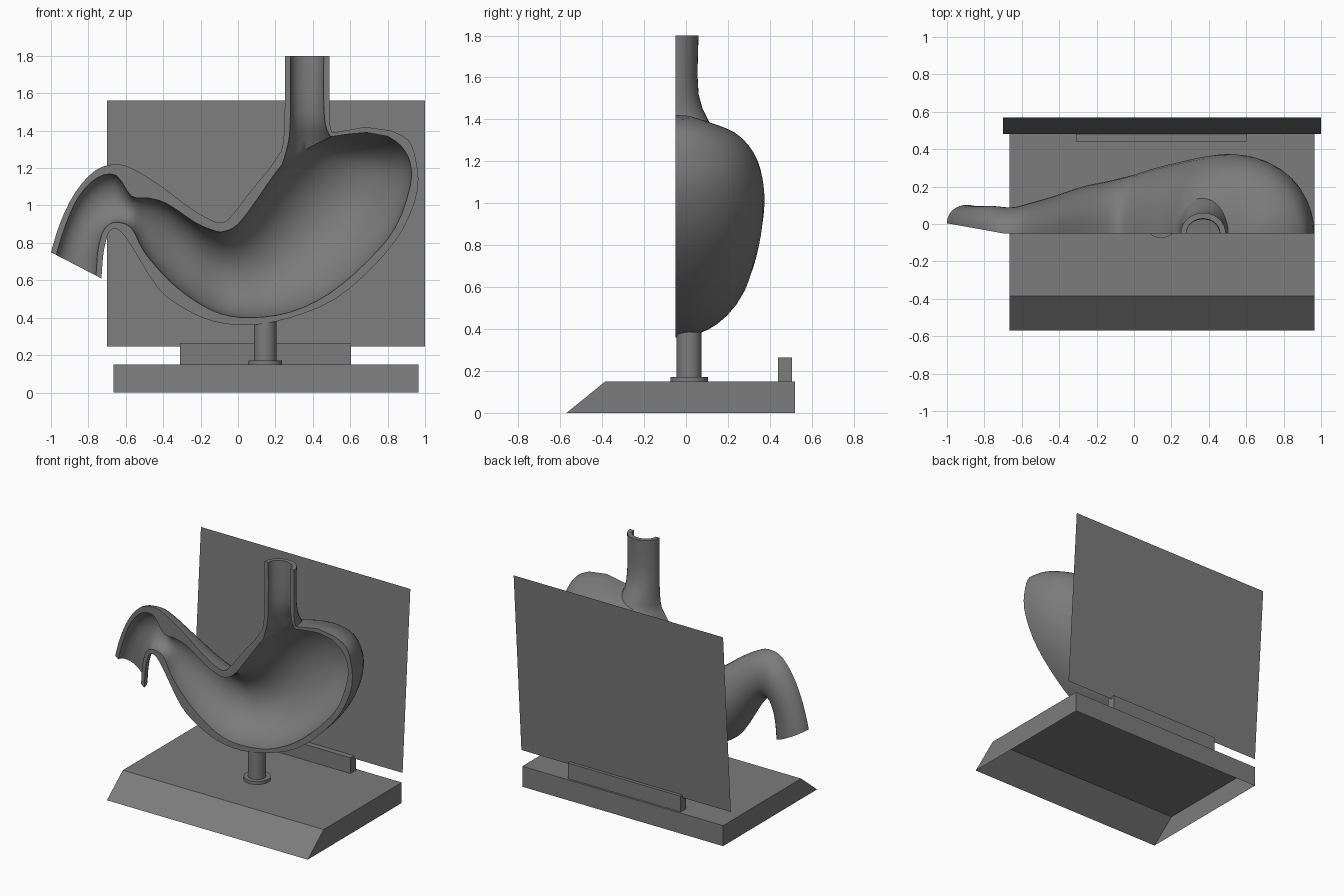
import bpy, bmesh, math

cube = bpy.data.objects.get("Cube")
if cube:
    bpy.data.objects.remove(cube)

# Single dark grey material
grey = bpy.data.materials.new("dark grey")
grey.use_nodes = True
COLOUR = (0.2, 0.2, 0.2, 1)
grey.diffuse_color = COLOUR
grey.node_tree.nodes["Principled BSDF"].inputs["Base Color"].default_value = COLOUR


def make_object(name, bm):
    bmesh.ops.recalc_face_normals(bm, faces=bm.faces[:])
    mesh = bpy.data.meshes.new(name)
    bm.to_mesh(mesh)
    bm.free()
    mesh.materials.append(grey)
    obj = bpy.data.objects.new(name, mesh)
    bpy.context.collection.objects.link(obj)
    return obj


def select_only(obj):
    bpy.ops.object.select_all(action='DESELECT')
    obj.select_set(True)
    bpy.context.view_layer.objects.active = obj


def smooth(obj, degrees):
    select_only(obj)
    bpy.ops.object.shade_smooth_by_angle(angle=math.radians(degrees))


def combine(target, tool, operation):
    mod = target.modifiers.new("combine", 'BOOLEAN')
    mod.operation = operation
    mod.solver = 'EXACT'
    mod.object = tool
    select_only(target)
    bpy.ops.object.modifier_apply(modifier=mod.name)
    bpy.data.objects.remove(tool)


def prism(name, points, direction, open_face=None):
    """Extrude a closed outline along a direction."""
    bm = bmesh.new()
    base = bm.faces.new([bm.verts.new(p) for p in points])
    new = bmesh.ops.extrude_face_region(bm, geom=[base], use_keep_orig=True)
    moved = [v for v in new["geom"] if isinstance(v, bmesh.types.BMVert)]
    bmesh.ops.translate(bm, verts=moved, vec=direction)
    bmesh.ops.recalc_face_normals(bm, faces=bm.faces[:])
    if open_face:
        doomed = [f for f in bm.faces if open_face(f)]
        bmesh.ops.delete(bm, geom=doomed, context='FACES')
    return make_object(name, bm)


def cylinder(name, x, y, radius, bottom, top):
    ring = [(x + radius * math.cos(math.tau * i / 32),
             y + radius * math.sin(math.tau * i / 32), bottom) for i in range(32)]
    obj = prism(name, ring, (0, 0, top - bottom))
    smooth(obj, 30)
    return obj


def cut_depth(x):
    """Position of the cut plane, which bends back at the outlet tube."""
    return -0.05 + 0.18 * max(0, -0.7 - x)


def refine(stations, steps=3):
    """Catmull-Rom interpolation between the stations."""
    result = []
    last = len(stations) - 1
    for i in range(last):
        group = [stations[min(max(i + k, 0), last)] for k in (-1, 0, 1, 2)]
        for s in range(steps):
            t = s / steps
            result.append([0.5 * (2 * b + (c - a) * t + (2 * a - 5 * b + 4 * c - d) * t * t
                                  + (3 * b - a - 3 * c + d) * t ** 3)
                           for a, b, c, d in zip(*group)])
    return result + [stations[-1]]


def loft(name, stations, forward, segments=18):
    """Half-elliptic sections (edge x, z, other edge x, z, depth) with a flat front."""
    bm = bmesh.new()
    rings = []
    for ax, az, bx, bz, depth in refine(stations):
        section = [(0, -forward)]
        for i in range(segments + 1):
            angle = math.pi * i / segments
            section.append(((1 - math.cos(angle)) / 2, depth * math.sin(angle)))
        section.append((1, -forward))
        ring = []
        for t, y in section:
            x = ax + (bx - ax) * t
            ring.append(bm.verts.new((x, cut_depth(x) + y, az + (bz - az) * t)))
        rings.append(ring)
    for one, two in zip(rings, rings[1:]):
        for i in range(len(one)):
            j = (i + 1) % len(one)
            bm.faces.new((one[i], one[j], two[j], two[i]))
    bm.faces.new(rings[0])
    bm.faces.new(rings[-1])
    return make_object(name, bm)


# Outer wall, from the outlet tube round to the upper dome
outer_body = [
    (-1, .75, -.73, .61, .12), (-.95, .91, -.72, .74, .12), (-.87, 1.07, -.7, .83, .13),
    (-.76, 1.19, -.68, .87, .14), (-.64, 1.22, -.64, .87, .14), (-.55, 1.19, -.58, .8, .16),
    (-.42, 1.11, -.43, .56, .2), (-.26, .99, -.29, .45, .25), (-.14, .92, -.13, .38, .28),
    (-.08, .91, .06, .36, .31), (-.03, .95, .28, .4, .35), (.07, 1.08, .52, .5, .39),
    (.17, 1.2, .73, .68, .42), (.24, 1.3, .88, .87, .42), (.33, 1.35, .96, 1.08, .38),
    (.45, 1.38, .95, 1.25, .3), (.57, 1.4, .91, 1.35, .18), (.68, 1.42, .82, 1.4, .08)]
# Cavity, narrowing at the outlet
inner_body = [
    (-1, .61, -.78, .5, .09), (-.97, .74, -.76, .62, .09), (-.92, .9, -.75, .75, .09),
    (-.85, 1.05, -.73, .84, .1), (-.75, 1.15, -.7, .89, .11), (-.65, 1.16, -.65, .91, .11),
    (-.57, 1.05, -.57, .88, .08), (-.48, 1.04, -.5, .75, .12), (-.38, 1.01, -.37, .6, .17),
    (-.23, .91, -.23, .49, .21), (-.14, .87, -.09, .42, .25), (-.08, .86, .07, .4, .27),
    (0, .9, .28, .43, .31), (.1, 1.03, .49, .53, .35), (.19, 1.16, .69, .7, .38),
    (.28, 1.27, .84, .88, .38), (.36, 1.33, .92, 1.1, .34), (.46, 1.36, .92, 1.23, .26),
    (.58, 1.38, .87, 1.32, .14), (.69, 1.39, .8, 1.37, .05)]
# Inlet tube, outside and inside
outer_tube = [(.25, 1.8, .49, 1.8, .11), (.25, 1.52, .49, 1.52, .11),
              (.24, 1.33, .51, 1.37, .18), (.2, 1.2, .65, 1.19, .26)]
inner_tube = [(.28, 1.86, .46, 1.86, .08), (.28, 1.5, .46, 1.5, .08),
              (.27, 1.34, .5, 1.36, .14), (.23, 1.2, .66, 1.18, .22)]

# Hollow organ, cut open at the front
stomach = loft("stomach_shell", outer_body, 0.1)
combine(stomach, loft("tube_wall", outer_tube, 0.12), 'UNION')
cavity = loft("cavity", inner_body, 0.2)
combine(cavity, loft("tube_cavity", inner_tube, 0.22), 'UNION')
combine(stomach, cavity, 'DIFFERENCE')
front = [(-1.2, cut_depth(-1.2), 0), (-0.7, cut_depth(0), 0), (1.2, cut_depth(0), 0),
         (1.2, -0.6, 0), (-1.2, -0.6, 0)]
combine(stomach, prism("front_cutter", front, (0, 0, 2)), 'DIFFERENCE')
smooth(stomach, 40)

# Base with sloping front, open underneath
side = [(-0.665, y, z) for y, z in ((-0.57, 0), (-0.385, 0.15), (0.52, 0.15), (0.52, 0))]
prism("base", side, (1.63, 0, 0), open_face=lambda f: f.normal.z < -0.9)

# Support post and its collar
cylinder("support_post", 0.145, 0.015, 0.06, 0.15, 0.385)
cylinder("post_collar", 0.145, 0.015, 0.09, 0.15, 0.172)

# Holder strip and leaning back panel
strip = [(-0.31, y, z) for y, z in ((0.44, 0.15), (0.44, 0.265), (0.505, 0.265), (0.505, 0.15))]
prism("panel_holder", strip, (0.915, 0, 0))
panel = bmesh.new()
corners = ((-0.7, 0.48, 0.245), (1, 0.48, 0.245), (1, 0.57, 1.56), (-0.7, 0.57, 1.56))
panel.faces.new([panel.verts.new(c) for c in corners])
make_object("back_panel", panel)
